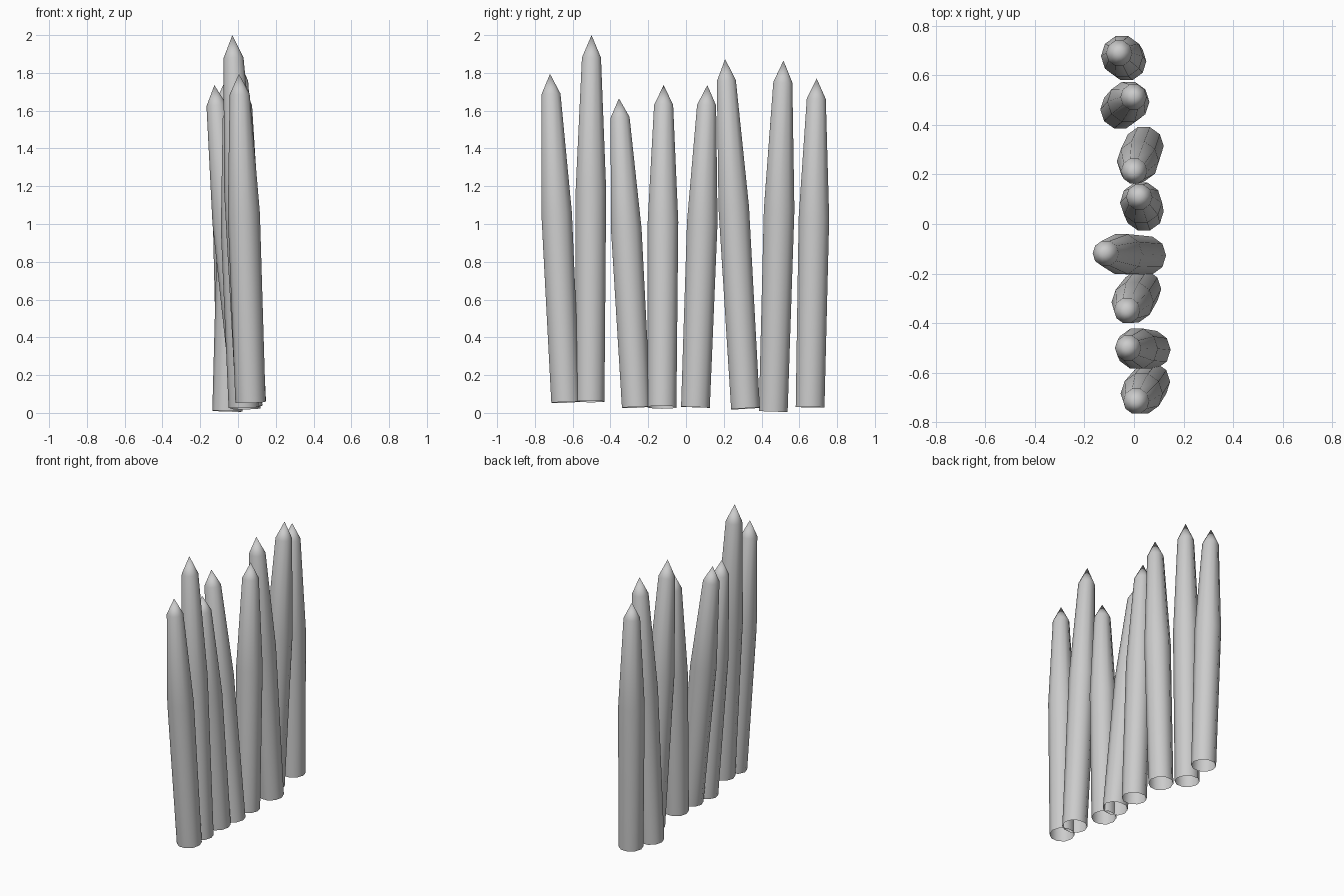
import bpy, bmesh, math
from mathutils import Vector

if "Cube" in bpy.data.objects:
    bpy.data.objects.remove(bpy.data.objects["Cube"])

SIDES = 10
# fraction along the stake axis, radius
PROFILE = [(0.0, 0.080), (0.575, 0.085), (0.938, 0.053)]

# base centre, tip of each stake
STAKES = [
    ((0.066, -0.637, 0.056), (0.005, -0.720, 1.795)),
    ((0.068, -0.508, 0.060), (-0.030, -0.500, 2.000)),
    ((0.030, -0.263, 0.030), (-0.032, -0.355, 1.665)),
    ((0.050, -0.127, 0.030), (-0.125, -0.118, 1.735)),
    ((0.040, 0.050, 0.030), (0.020, 0.113, 1.735)),
    ((0.040, 0.315, 0.023), (-0.002, 0.207, 1.873)),
    ((-0.056, 0.462, 0.009), (0.002, 0.516, 1.865)),
    ((-0.030, 0.657, 0.030), (-0.062, 0.692, 1.770)),
]


def make_stake(name, base, tip):
    base, tip = Vector(base), Vector(tip)
    axis = tip - base
    rot = Vector((0, 0, 1)).rotation_difference(axis.normalized())
    bm = bmesh.new()
    rings = []
    for t, r in PROFILE:
        ring = []
        for i in range(SIDES):
            a = 2 * math.pi * (i + 0.5) / SIDES + math.pi / 2
            off = rot @ Vector((r * math.cos(a), r * math.sin(a), 0))
            ring.append(bm.verts.new(base + axis * t + off))
        rings.append(ring)
    apex = bm.verts.new(tip)
    for i in range(SIDES):
        j = (i + 1) % SIDES
        # shaft, open at the bottom
        for lo, hi in zip(rings, rings[1:]):
            bm.faces.new((lo[i], lo[j], hi[j], hi[i]))
        # sharpened point
        bm.faces.new((rings[-1][i], rings[-1][j], apex))
    for f in bm.faces:
        f.smooth = True
    mesh = bpy.data.meshes.new(name)
    bm.to_mesh(mesh)
    bm.free()
    bpy.context.collection.objects.link(bpy.data.objects.new(name, mesh))


# row of leaning palisade stakes
for n, (base, tip) in enumerate(STAKES, 1):
    make_stake(f"stake_{n}", base, tip)
